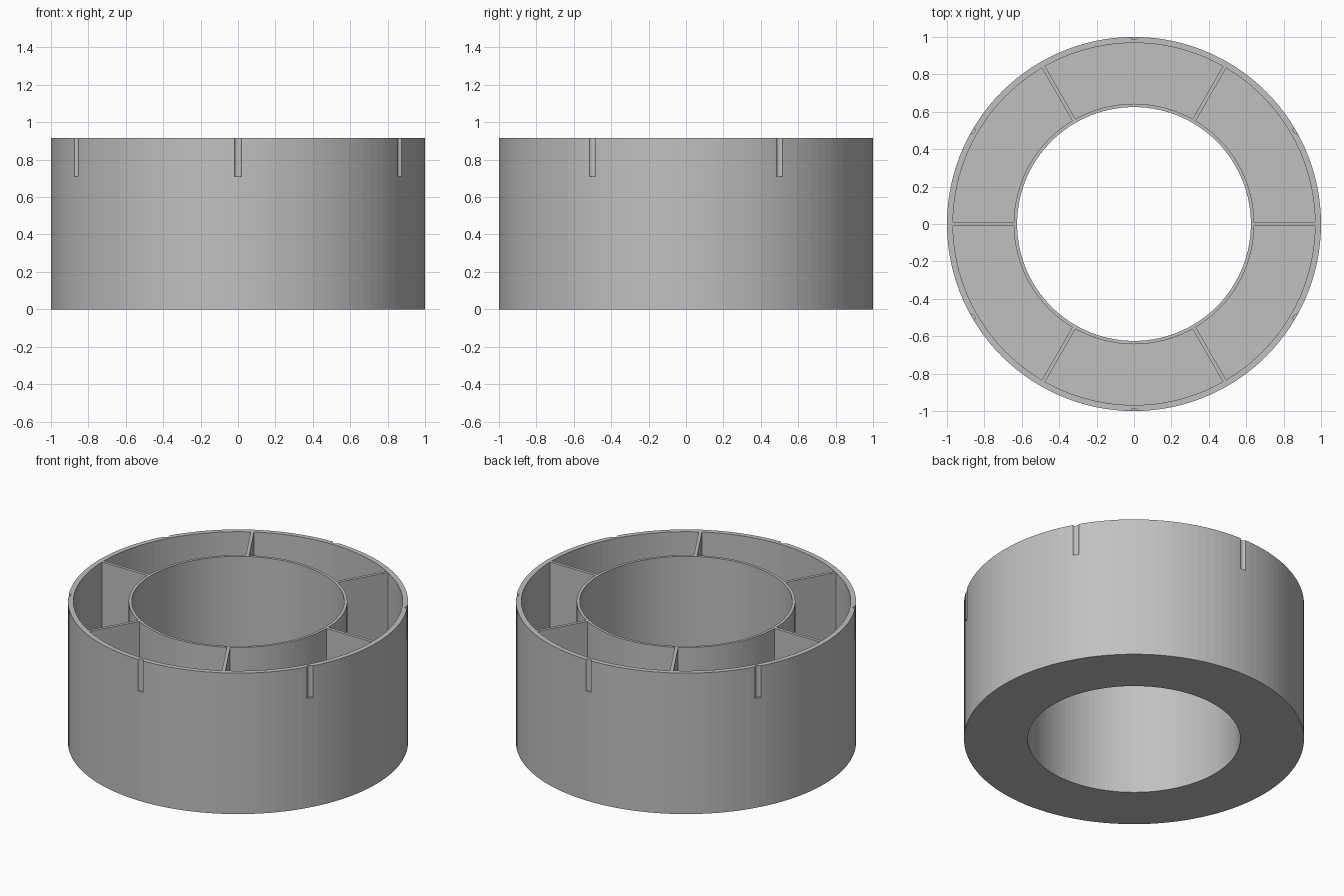
import bpy
import bmesh
from math import sin, cos, asin, pi, tau

cube = bpy.data.objects.get("Cube")
if cube:
    bpy.data.objects.remove(cube, do_unlink=True)

HEIGHT, FLOOR = 0.915, 0.03
OUTER, POCKET_OUT, POCKET_IN, HOLE = 1.0, 0.968, 0.643, 0.625
HALF_DIVIDER = 0.01
SEGMENTS = 120
COUNT = 6

grey = bpy.data.materials.new("plain grey")
grey.use_nodes = True
grey.diffuse_color = (0.53, 0.53, 0.53, 1)
grey.node_tree.nodes["Principled BSDF"].inputs["Base Color"].default_value = grey.diffuse_color


def arc(radius, start, end, steps, centre=(0, 0)):
    """Points along an arc, both ends included."""
    angles = [start + (end - start) * i / steps for i in range(steps + 1)]
    return [(centre[0] + radius * cos(a), centre[1] + radius * sin(a)) for a in angles]


def add_prism(bm, outline, low, high):
    """Closed upright prism on a counter-clockwise outline."""
    bottom = [bm.verts.new((x, y, low)) for x, y in outline]
    top = [bm.verts.new((x, y, high)) for x, y in outline]
    bm.faces.new(bottom[::-1])
    bm.faces.new(top)
    for i in range(len(outline)):
        j = (i + 1) % len(outline)
        bm.faces.new((bottom[i], bottom[j], top[j], top[i]))


def make_object(name, bm):
    mesh = bpy.data.meshes.new(name)
    bm.to_mesh(mesh)
    bm.free()
    mesh.materials.append(grey)
    obj = bpy.data.objects.new(name, mesh)
    bpy.context.collection.objects.link(obj)
    return obj


# Solid ring: a square section swept around the central hole
bm = bmesh.new()
section = [(HOLE, 0), (OUTER, 0), (OUTER, HEIGHT), (HOLE, HEIGHT)]
loops = []
for i in range(SEGMENTS):
    a = tau * i / SEGMENTS
    loops.append([bm.verts.new((r * cos(a), r * sin(a), z)) for r, z in section])
for i, here in enumerate(loops):
    after = loops[(i + 1) % SEGMENTS]
    for k in range(4):
        n = (k + 1) % 4
        bm.faces.new((here[k], after[k], after[n], here[n]))
bmesh.ops.recalc_face_normals(bm, faces=bm.faces)
tray = make_object("ring_tray", bm)

# Six pockets, leaving parallel-sided dividers between them
pockets = bmesh.new()
# Six rounded grooves in the top of the outer wall, midway between dividers
grooves = bmesh.new()
for i in range(COUNT):
    start, end = tau * i / COUNT, tau * (i + 1) / COUNT
    out_gap, in_gap = asin(HALF_DIVIDER / POCKET_OUT), asin(HALF_DIVIDER / POCKET_IN)
    steps = SEGMENTS // COUNT
    outline = arc(POCKET_OUT, start + out_gap, end - out_gap, steps)
    outline += arc(POCKET_IN, end - in_gap, start + in_gap, steps)
    add_prism(pockets, outline, FLOOR, HEIGHT + 0.1)

    middle = (start + end) / 2
    centre = (1.006 * cos(middle), 1.006 * sin(middle))
    add_prism(grooves, arc(0.021, middle, middle + tau * 11 / 12, 11, centre),
              0.71, HEIGHT + 0.1)

# Cut both sets out of the ring
for name, bm in (("pocket_cutter", pockets), ("groove_cutter", grooves)):
    cutter = make_object(name, bm)
    cutter.hide_render = True
    cut = tray.modifiers.new(name, 'BOOLEAN')
    cut.operation = 'DIFFERENCE'
    cut.solver = 'EXACT'
    cut.object = cutter
    bpy.context.view_layer.objects.active = tray
    bpy.ops.object.modifier_apply(modifier=cut.name)
    bpy.data.objects.remove(cutter, do_unlink=True)
